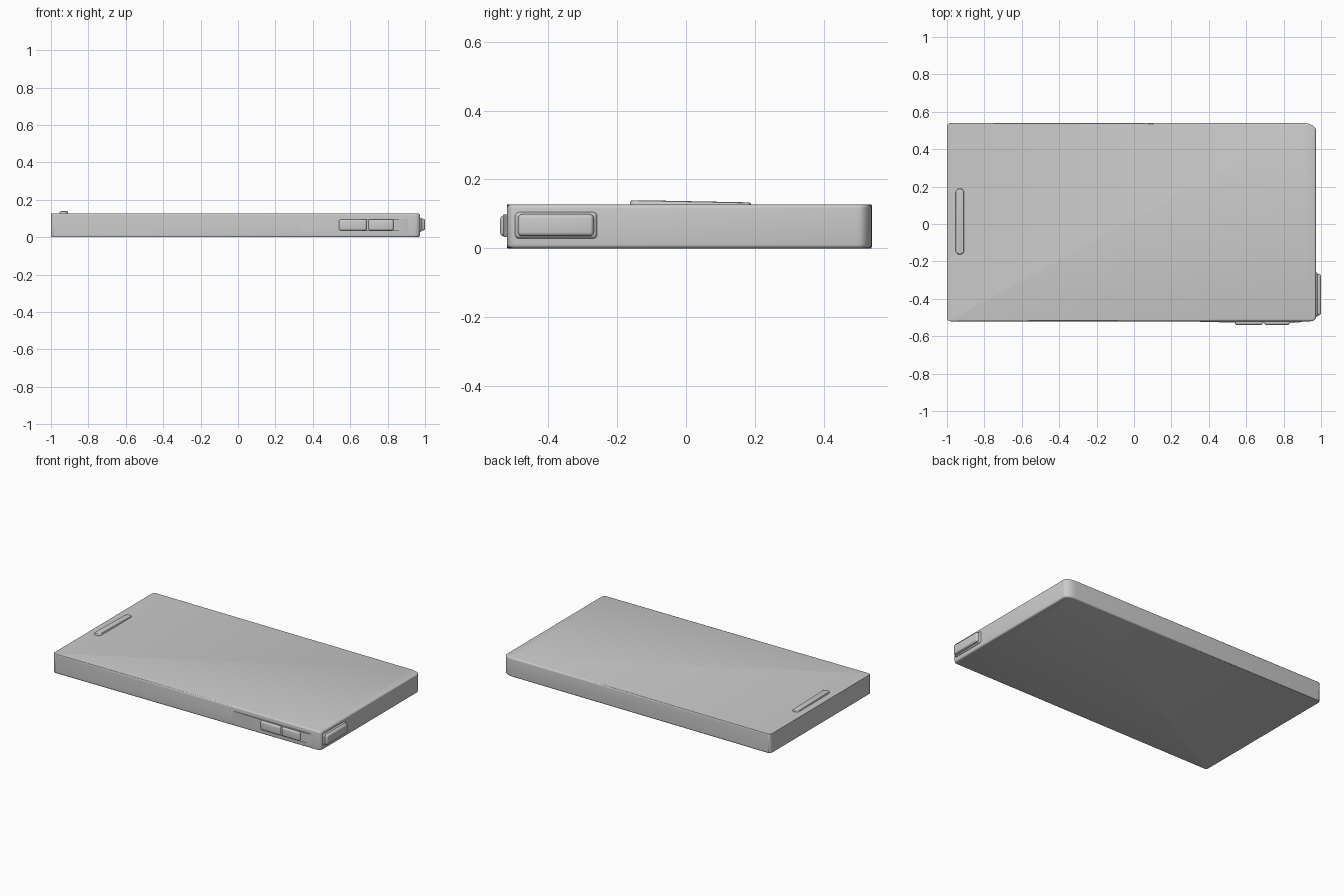
import bpy, bmesh, math
from mathutils import Vector

if "Cube" in bpy.data.objects:
    bpy.data.objects.remove(bpy.data.objects["Cube"])


def finish(bm, name):
    bmesh.ops.recalc_face_normals(bm, faces=bm.faces)
    me = bpy.data.meshes.new(name)
    bm.to_mesh(me)
    bm.free()
    ob = bpy.data.objects.new(name, me)
    bpy.context.collection.objects.link(ob)
    bpy.ops.object.select_all(action='DESELECT')
    ob.select_set(True)
    bpy.context.view_layer.objects.active = ob
    bpy.ops.object.shade_smooth_by_angle(angle=math.radians(40))
    return ob


def rounded_corner(cx, cy, rx, ry, start, n=6):
    return [(cx + rx * math.cos(a), cy + ry * math.sin(a))
            for a in (math.radians(start + 90 * i / n) for i in range(n + 1))]


def soft_box(name, lo, hi, radius, segments=4):
    lo, hi = Vector(lo), Vector(hi)
    bm = bmesh.new()
    bmesh.ops.create_cube(bm, size=1)
    for v in bm.verts:
        v.co = (lo + hi) / 2 + Vector(a * b for a, b in zip(v.co, hi - lo))
    bmesh.ops.bevel(bm, geom=bm.edges[:], offset=radius, segments=segments,
                    profile=0.5, affect='EDGES')
    return finish(bm, name)


# slab body: rounder corners at the +x end, square rim at the -x end
x0, x1, y0, y1, h = -1.0, 0.973, -0.52, 0.54, 0.127
outline = (rounded_corner(x0 + 0.018, y0 + 0.018, 0.018, 0.018, 180)
           + rounded_corner(x1 - 0.03, y0 + 0.022, 0.03, 0.022, 270)
           + rounded_corner(x1 - 0.07, y1 - 0.04, 0.07, 0.04, 0)
           + rounded_corner(x0 + 0.018, y1 - 0.022, 0.018, 0.022, 90))
bm = bmesh.new()
base = bm.faces.new([bm.verts.new((x, y, 0)) for x, y in outline])
ext = bmesh.ops.extrude_face_region(bm, geom=[base])
for v in [g for g in ext['geom'] if isinstance(g, bmesh.types.BMVert)]:
    v.co.z = h
rim = [e for e in bm.edges
       if abs(e.verts[0].co.z - e.verts[1].co.z) < 1e-5
       and max(v.co.x for v in e.verts) > x0 + 0.02]
bmesh.ops.bevel(bm, geom=rim, offset=0.011, segments=4, profile=0.5, affect='EDGES')
finish(bm, "body")

# shallow swelling under the side buttons
bm = bmesh.new()
section = [(0.32, -0.515), (0.33, -0.522), (0.48, -0.526), (0.84, -0.530),
           (0.89, -0.525), (0.92, -0.515)]
rings = [[bm.verts.new((x, y, z)) for x, y in section] for z in (0.032, 0.098)]
for r in rings:
    bm.faces.new(r)
for i in range(len(section)):
    j = (i + 1) % len(section)
    bm.faces.new((rings[0][i], rings[0][j], rings[1][j], rings[1][i]))
finish(bm, "button_mount")

# paired side buttons
for name, a, b in (("side_button_rear", 0.54, 0.688), ("side_button_front", 0.697, 0.832)):
    soft_box(name, (a, -0.54, 0.035), (b, -0.50, 0.095), 0.011)

# end button with a stepped base
soft_box("end_button_base", (0.94, -0.497, 0.028), (0.984, -0.258, 0.105), 0.012)
soft_box("end_button", (0.95, -0.488, 0.035), (1.0, -0.268, 0.099), 0.012)

# raised speaker bar, sloping away towards +y
bm = bmesh.new()
cx, w = -0.931, 0.023
shape = (rounded_corner(cx, 0.165, w, 0.025, 0) + rounded_corner(cx, 0.165, w, 0.025, 90)[1:]
         + rounded_corner(cx, -0.14, w, 0.023, 180) + rounded_corner(cx, -0.14, w, 0.023, 270)[1:])
layers = []
for z, s in ((0.115, 1.0), (0.133, 1.0), (0.138, 0.87), (0.1395, 0.65)):
    ring = []
    for x, y in shape:
        py = (y - (w * (1 - s) if y > 0 else -w * (1 - s)))
        top = z - (0.006 if y > 0.1 and z > 0.13 else 0)
        ring.append(bm.verts.new((cx + (x - cx) * s, py, top)))
    layers.append(ring)
n = len(shape)
for lower, upper in zip(layers, layers[1:]):
    for i in range(n):
        j = (i + 1) % n
        bm.faces.new((lower[i], lower[j], upper[j], upper[i]))
bm.faces.new(layers[-1])
bm.faces.new(layers[0])
finish(bm, "speaker_bar")
